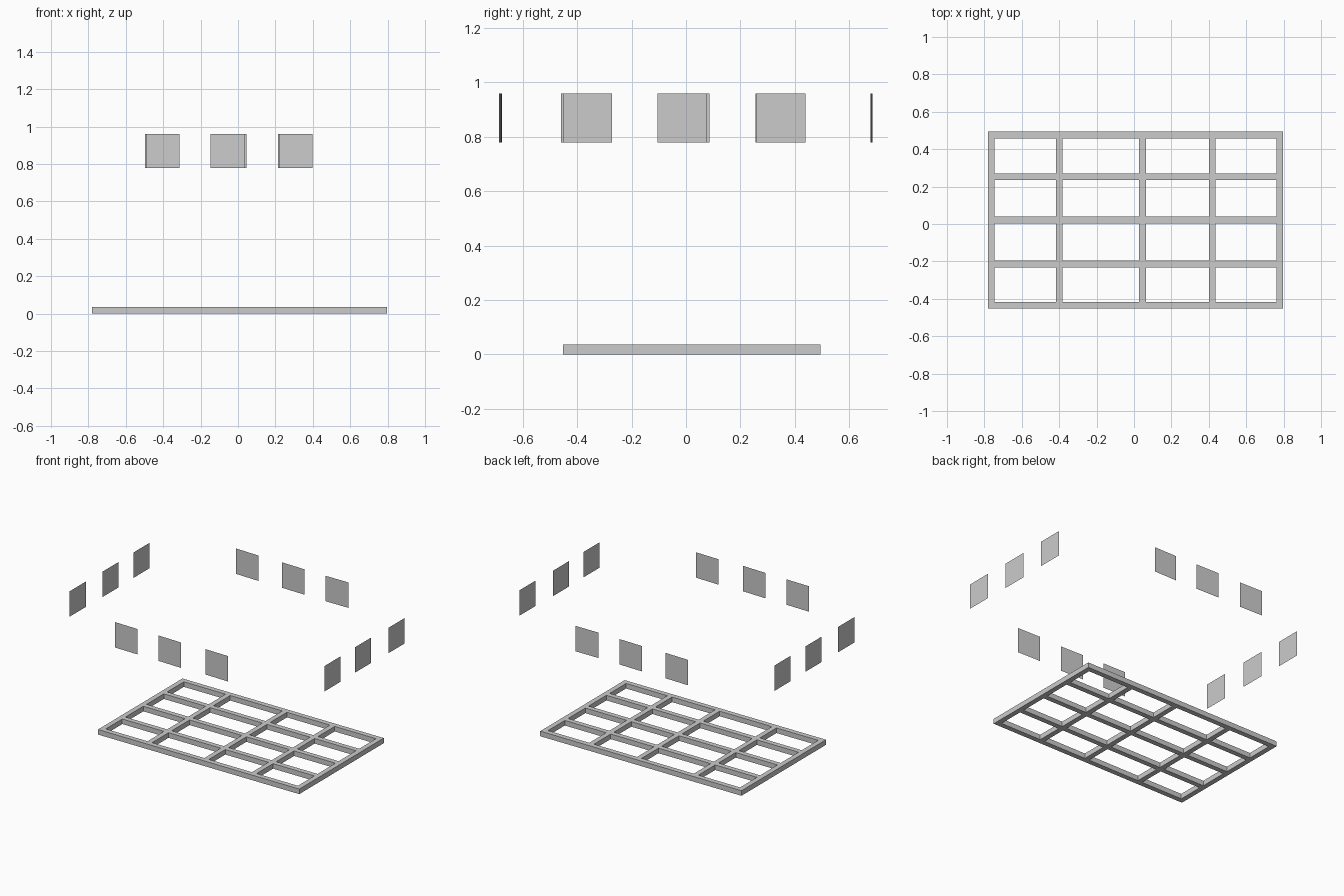
import bpy
from math import atan2, hypot
from mathutils import Matrix

if "Cube" in bpy.data.objects:
    bpy.data.objects.remove(bpy.data.objects["Cube"])


def bar(name, x0, x1, y0, y1, h=0.036):
    bpy.ops.mesh.primitive_cube_add(size=1)
    o = bpy.context.object
    o.name = name
    o.data.transform(Matrix.Diagonal((x1 - x0, y1 - y0, h, 1)))
    o.location = ((x0 + x1) / 2, (y0 + y1) / 2, h / 2)


def panel(name, a, b, z0=0.78, z1=0.96):
    """Upright thin sheet between two plan points."""
    me = bpy.data.meshes.new(name)
    w, h = hypot(b[0] - a[0], b[1] - a[1]) / 2, (z1 - z0) / 2
    me.from_pydata([(-w, 0, -h), (w, 0, -h), (w, 0, h), (-w, 0, h)], [], [(0, 1, 2, 3)])
    o = bpy.data.objects.new(name, me)
    o.location = ((a[0] + b[0]) / 2, (a[1] + b[1]) / 2, (z0 + z1) / 2)
    o.rotation_euler.z = atan2(b[1] - a[1], b[0] - a[0])
    bpy.context.collection.objects.link(o)


W = 0.036          # bar width
X0, X1 = -0.781, 0.797
Y0, Y1 = -0.452, 0.494
XI = X1 - W        # inner face of the right rail

# Side rails
bar("left_rail", X0, X0 + W, Y0, Y1)
bar("right_rail", XI, X1, Y0, Y1)

# Long slats between the side rails
ys = [Y0 + W / 2, -0.214, 0.022, 0.252, Y1 - W / 2]
for i, y in enumerate(ys):
    bar(f"long_slat_{i}", X0 + W, XI, y - W / 2, y + W / 2)

# Cross slats, split between the long slats
for i, x in enumerate((-0.400, 0.045, 0.419)):
    for j in range(len(ys) - 1):
        bar(f"cross_slat_{i}_{j}", x - W / 2, x + W / 2, ys[j] + W / 2, ys[j + 1] - W / 2)

# Upright panels: start, end and tiny skew along each side
P = 0.18
for i, (x, y, d) in enumerate([(-0.497, 0.686, -0.005), (-0.135, 0.683, -0.004), (0.214, 0.676, 0.001)]):
    panel(f"back_panel_{i}", (x, y), (x + P, y + d))
for i, (x, y, d) in enumerate([(-0.492, -0.676, -0.003), (-0.146, -0.682, -0.005), (0.219, -0.679, -0.004)]):
    panel(f"front_panel_{i}", (x, y), (x + P, y + d))
for i, (x, y) in enumerate([(-0.998, -0.459), (-0.996, -0.093), (-1.0, 0.256)]):
    panel(f"left_panel_{i}", (x, y), (x, y + P))
for i, (x, y) in enumerate([(0.994, -0.453), (0.991, -0.105), (0.997, 0.26)]):
    panel(f"right_panel_{i}", (x, y), (x, y + P))
